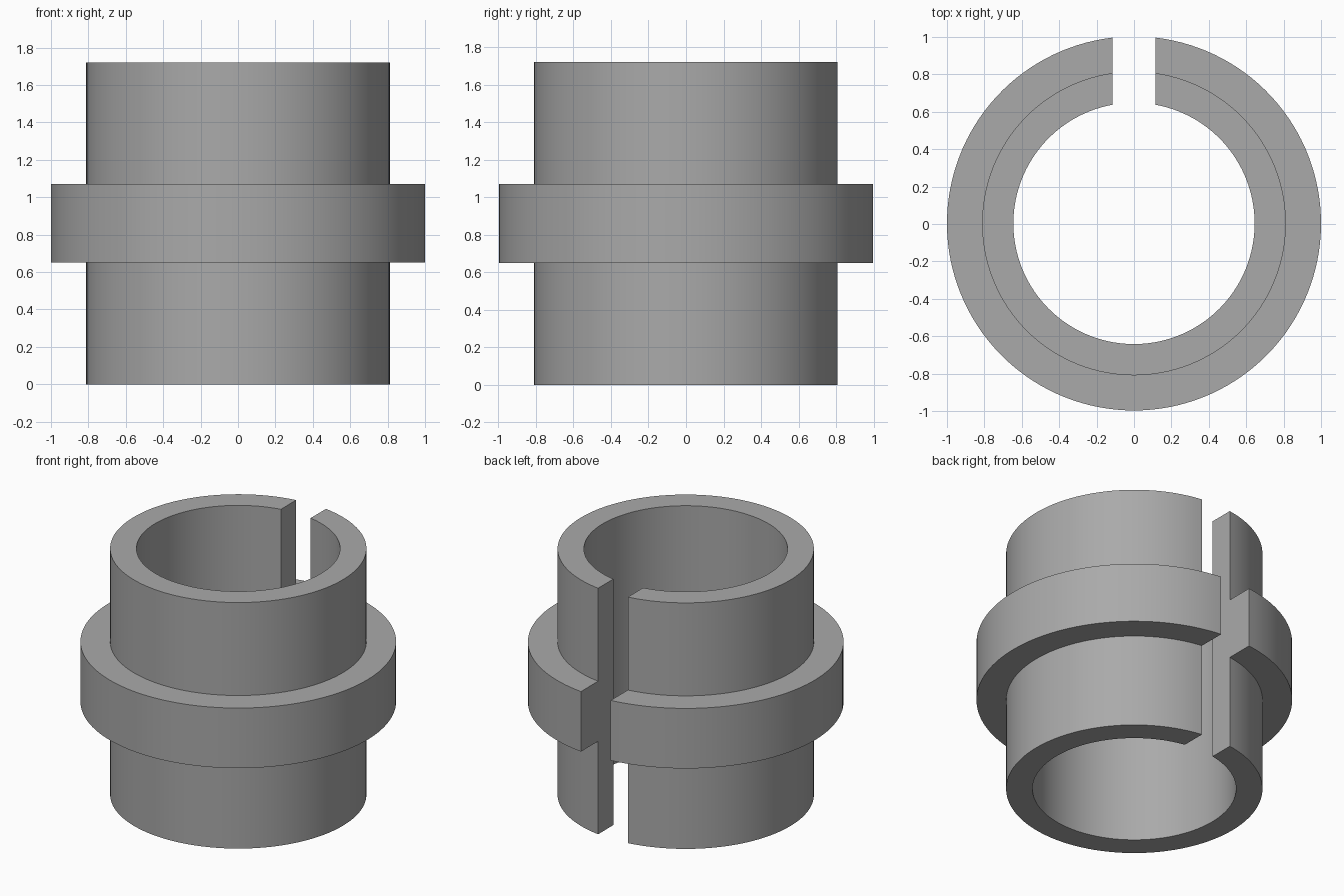
import bpy
import bmesh
import math

default = bpy.data.objects.get("Cube")
if default:
    bpy.data.objects.remove(default, do_unlink=True)

# Dimensions
BORE, SLEEVE, FLANGE = 0.645, 0.812, 1.0
HEIGHT, FLANGE_LOW, FLANGE_HIGH = 1.72, 0.65, 1.07
SLIT_HALF = 0.115
CENTRE_Y = 0.003
STEPS = 128

# Single plain grey
grey = bpy.data.materials.new("plain_grey")
grey.use_nodes = True
colour = (0.4, 0.4, 0.4, 1.0)
grey.diffuse_color = colour
grey.node_tree.nodes["Principled BSDF"].inputs["Base Color"].default_value = colour

# Wall cross-section (radius, height); the flange's inner corners are
# repeated on the bore so the slit walls split into clean rectangles
profile = [
    (BORE, 0), (SLEEVE, 0), (SLEEVE, FLANGE_LOW), (FLANGE, FLANGE_LOW),
    (FLANGE, FLANGE_HIGH), (SLEEVE, FLANGE_HIGH), (SLEEVE, HEIGHT),
    (BORE, HEIGHT), (BORE, FLANGE_HIGH), (BORE, FLANGE_LOW),
]


def section(bm, t):
    """One copy of the cross-section; t runs 0..1 around from slit to slit."""
    ring = []
    for r, z in profile:
        gap = math.asin(SLIT_HALF / r)
        a = gap + t * (2 * math.pi - 2 * gap)
        ring.append(bm.verts.new((r * math.sin(a), CENTRE_Y + r * math.cos(a), z)))
    return ring


# Sweep the section around the axis, leaving a parallel-sided slit at the back
bm = bmesh.new()
rings = [section(bm, i / STEPS) for i in range(STEPS + 1)]
count = len(profile)
for a, b in zip(rings, rings[1:]):
    for j in range(count):
        k = (j + 1) % count
        bm.faces.new((a[j], a[k], b[k], b[j]))

# Slit walls: lower sleeve, flange band, upper sleeve
for ring in (rings[0], rings[-1]):
    for corners in ((0, 1, 2, 9), (9, 2, 3, 4, 5, 8), (8, 5, 6, 7)):
        bm.faces.new([ring[c] for c in corners])

bmesh.ops.recalc_face_normals(bm, faces=bm.faces)
mesh = bpy.data.meshes.new("split_flanged_bushing")
bm.to_mesh(mesh)
bm.free()
mesh.materials.append(grey)

bushing = bpy.data.objects.new("split_flanged_bushing", mesh)
bpy.context.collection.objects.link(bushing)
bpy.ops.object.select_all(action="DESELECT")
bushing.select_set(True)
bpy.context.view_layer.objects.active = bushing
bpy.ops.object.shade_smooth_by_angle(angle=math.radians(30))
